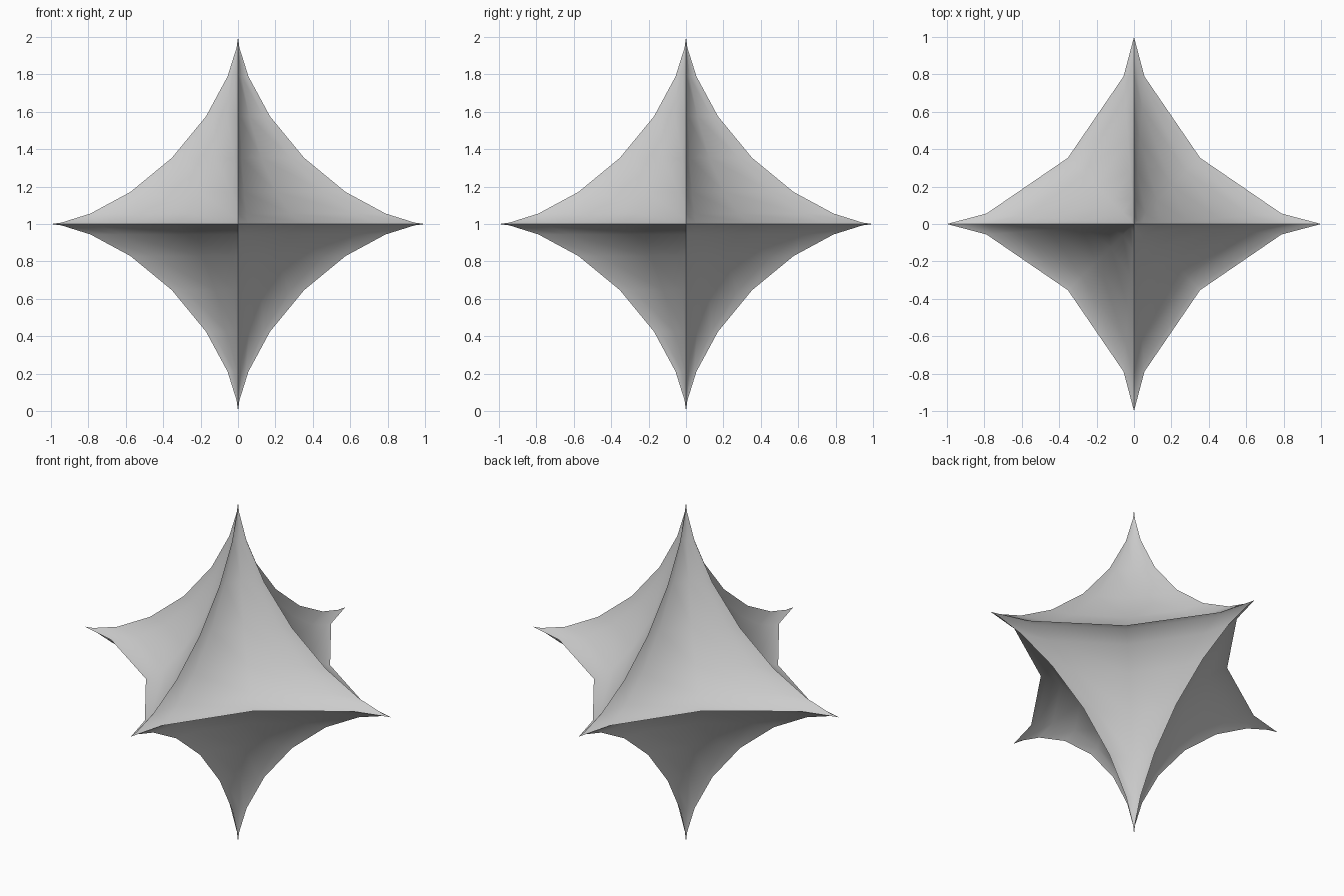
import bpy, bmesh, math

if "Cube" in bpy.data.objects:
    bpy.data.objects.remove(bpy.data.objects["Cube"])

# Six-pointed astroid star: a UV sphere with every coordinate cubed
bm = bmesh.new()
bmesh.ops.create_uvsphere(bm, u_segments=16, v_segments=16, radius=1.0)
for v in bm.verts:
    v.co = [c ** 3 for c in v.co]
    v.co.z += 1.0
bmesh.ops.recalc_face_normals(bm, faces=bm.faces)

mesh = bpy.data.meshes.new("six_pointed_star")
bm.to_mesh(mesh)
bm.free()
star = bpy.data.objects.new("six_pointed_star", mesh)
bpy.context.collection.objects.link(star)

# Smooth hollows, crisp ridges between the points
bpy.context.view_layer.objects.active = star
star.select_set(True)
bpy.ops.object.shade_smooth_by_angle(angle=math.radians(35))
